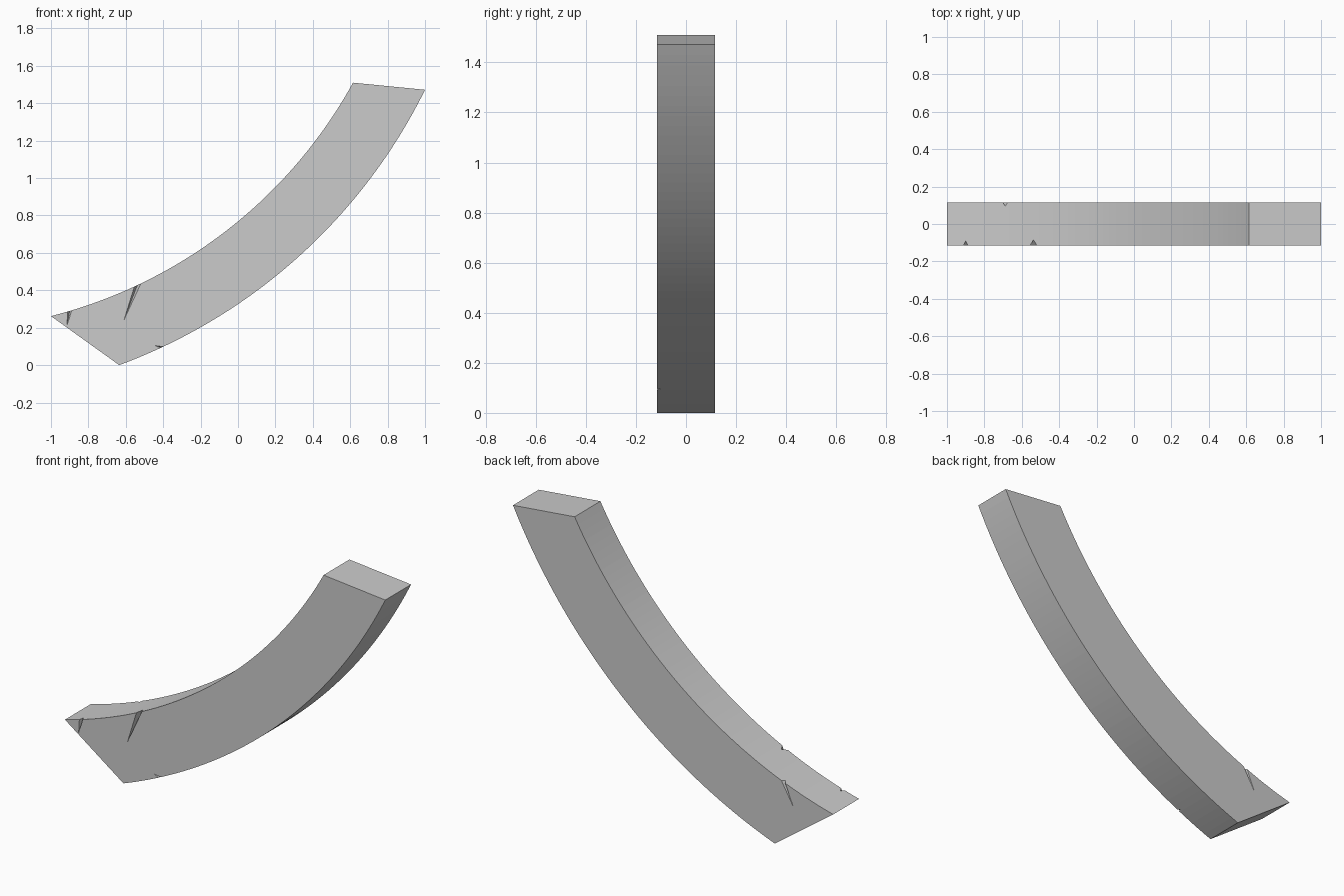
import bpy, bmesh, math
from mathutils import Vector

if "Cube" in bpy.data.objects:
    bpy.data.objects.remove(bpy.data.objects["Cube"])

HALF = 0.115  # half thickness in y


def arc(p, q, sag, n):
    """Points from p to q on an arc bulging down and right by sag."""
    p, q = Vector(p), Vector(q)
    half = (q - p).length / 2
    d = (q - p).normalized()
    normal = Vector((d.y, -d.x))
    r = (half * half + sag * sag) / (2 * sag)
    centre = (p + q) / 2 - normal * (r - sag)
    a = math.asin(half / r)
    angles = [a * (2 * i / n - 1) for i in range(n + 1)]
    return [centre + normal * r * math.cos(t) + d * r * math.sin(t) for t in angles]


def mesh_object(name, bm):
    bmesh.ops.recalc_face_normals(bm, faces=bm.faces)
    mesh = bpy.data.meshes.new(name)
    bm.to_mesh(mesh)
    bm.free()
    obj = bpy.data.objects.new(name, mesh)
    bpy.context.collection.objects.link(obj)
    return obj


# Curved beam: profile between two arcs, extruded along y
N = 48
outer = arc((-0.635, 0.0), (1.0, 1.472), 0.211, N)
inner = arc((-1.0, 0.262), (0.615, 1.51), 0.212, N)
bm = bmesh.new()
rows = [[bm.verts.new((p.x, y, p.y)) for p in curve]
        for curve, y in ((outer, -HALF), (inner, -HALF), (inner, HALF), (outer, HALF))]
for k in range(4):
    a, b = rows[k], rows[(k + 1) % 4]
    for i in range(N):
        bm.faces.new((a[i], a[i + 1], b[i + 1], b[i]))
for i in (0, N):
    bm.faces.new([r[i] for r in rows])
beam = mesh_object("curved_beam", bm)


def split(edge, tip, width, depth, side):
    """Cut a tapering crack into one flat side, from the beam edge to tip."""
    e, t = Vector(edge), Vector(tip)
    d = (e - t).normalized()
    w = Vector((d.y, -d.x)) * width / 2
    e = e + d * 0.02
    bm = bmesh.new()
    for p in (e + w, e - w, t):
        for y in (HALF + 0.02, HALF - 0.001):
            bm.verts.new((p.x, side * y, p.y))
    bm.verts.new((e.x, side * (HALF - depth), e.y))
    bmesh.ops.convex_hull(bm, input=bm.verts)
    cutter = mesh_object("crack_cutter", bm)
    cutter.hide_render = True
    mod = beam.modifiers.new("crack", 'BOOLEAN')
    mod.operation = 'DIFFERENCE'
    mod.solver = 'EXACT'
    mod.object = cutter
    bpy.context.view_layer.objects.active = beam
    bpy.ops.object.modifier_apply(modifier=mod.name)
    bpy.data.objects.remove(cutter)


# Cracks on the front, the back and the lower edge
split((-0.535, 0.435), (-0.61, 0.24), 0.03, 0.035, -1)
split((-0.90, 0.29), (-0.915, 0.21), 0.025, 0.03, -1)
split((-0.68, 0.38), (-0.75, 0.24), 0.022, 0.025, 1)
split((-0.41, 0.095), (-0.445, 0.105), 0.015, 0.02, -1)
